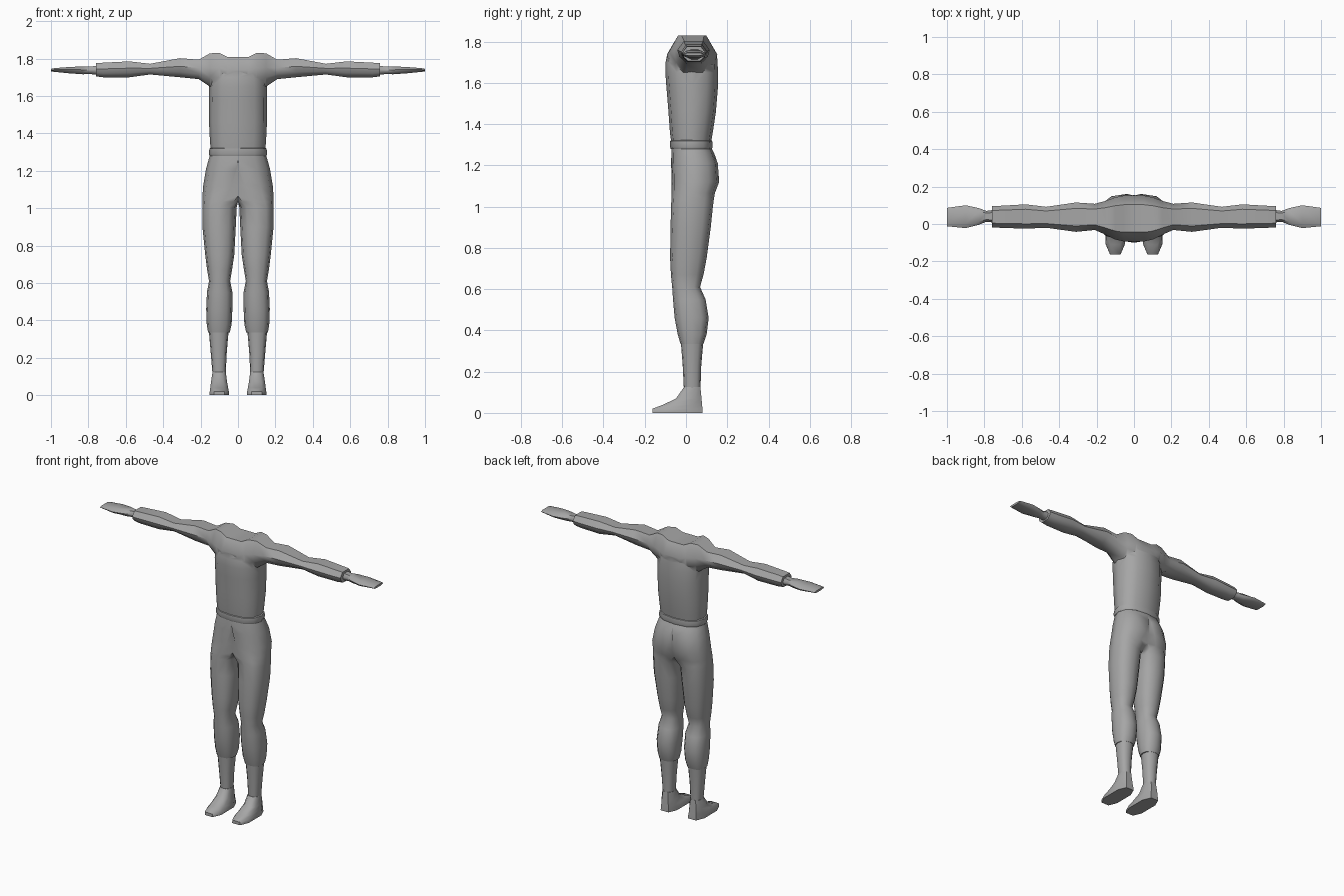
import bpy, bmesh
from math import sin, cos, pi, radians, copysign

grey = bpy.data.materials.new("dark_grey")
grey.diffuse_color = (0.38, 0.38, 0.38, 1)


def oval(n, p, turn=0.0):
    """Unit superellipse section, p < 1 is boxier."""
    pts = []
    for i in range(n):
        a = 2 * pi * i / n + turn
        c, s = cos(a), sin(a)
        pts.append((copysign(abs(c) ** p, c), copysign(abs(s) ** p, s)))
    return pts


def smooth(ob, angle):
    bpy.ops.object.select_all(action='DESELECT')
    ob.select_set(True)
    bpy.context.view_layer.objects.active = ob
    bpy.ops.object.shade_smooth_by_angle(angle=radians(angle))


def loft(name, axis, section, rings, mirror=False, clamp=False, angle=50):
    """Skin a section through rings of (position, u0, u1, v0, v1)."""
    bm = bmesh.new()
    loops = []
    for t, u0, u1, v0, v1 in rings:
        loop = []
        for a, b in section:
            u = (u0 + u1) / 2 + a * (u1 - u0) / 2
            v = (v0 + v1) / 2 + b * (v1 - v0) / 2
            if clamp:
                u = u if u > 1e-4 else 0.0
            loop.append(bm.verts.new((u, v, t) if axis == 'Z' else (t, u, v)))
        loops.append(loop)
    n = len(section)
    for lo, hi in zip(loops, loops[1:]):
        for i in range(n):
            j = (i + 1) % n
            bm.faces.new((lo[i], lo[j], hi[j], hi[i]))
    bm.faces.new(loops[0][::-1])
    bm.faces.new(loops[-1])
    bmesh.ops.recalc_face_normals(bm, faces=bm.faces[:])
    if clamp:  # open the wall on the mirror plane
        inner = [f for f in bm.faces if all(v.co.x < 1e-5 for v in f.verts)]
        bmesh.ops.delete(bm, geom=inner, context='FACES')
    me = bpy.data.meshes.new(name)
    bm.to_mesh(me)
    bm.free()
    me.materials.append(grey)
    ob = bpy.data.objects.new(name, me)
    bpy.context.collection.objects.link(ob)
    smooth(ob, angle)
    if mirror:
        m = ob.modifiers.new("Mirror", 'MIRROR')
        m.merge_threshold = 0.0005
    return ob


round12 = oval(12, 0.82)
# arm section: flat top, rounded underside
arm_section = [(.6, 1), (-.6, 1), (-1, .15), (-.88, -.45), (-.5, -1),
               (.5, -1), (.88, -.45), (1, .15)]

# torso of the shirt
torso = loft("shirt", 'Z', round12, [
    (1.30, -.145, .145, -.070, .120),
    (1.36, -.150, .150, -.078, .130),
    (1.46, -.155, .155, -.085, .145),
    (1.58, -.155, .155, -.095, .155),
    (1.65, -.156, .156, -.100, .155),
    (1.70, -.150, .150, -.099, .153),
    (1.735, -.135, .135, -.092, .150),
    (1.79, -.090, .090, -.050, .115)])

# shoulders and sleeves, one skin from wrist to wrist
half = [
    (.055, -.093, .152, 1.640, 1.808),
    (.100, -.083, .143, 1.640, 1.830),
    (.150, -.058, .124, 1.650, 1.828),
    (.210, -.032, .108, 1.690, 1.794),
    (.310, -.042, .115, 1.700, 1.802),
    (.470, -.020, .092, 1.715, 1.772),
    (.580, -.025, .105, 1.700, 1.785),
    (.720, -.020, .097, 1.700, 1.778),
    (.760, -.018, .095, 1.705, 1.775)]
sleeves = loft("sleeves", 'X', arm_section,
               [(-r[0],) + r[1:] for r in half[::-1]] + half)

# join the sleeves to the torso
b = torso.modifiers.new("Union", 'BOOLEAN')
b.operation, b.solver, b.object = 'UNION', 'EXACT', sleeves
bpy.context.view_layer.objects.active = torso
bpy.ops.object.modifier_apply(modifier="Union")
bpy.data.objects.remove(sleeves)
smooth(torso, 55)

# belt
loft("belt", 'Z', round12, [
    (1.280, -.152, .152, -.074, .126),
    (1.290, -.156, .156, -.078, .129),
    (1.318, -.153, .153, -.077, .127),
    (1.322, -.146, .146, -.070, .120)])

# trousers: half pelvis and one leg, mirrored
loft("trousers", 'Z', round12, [
    (1.290, -.148, .148, -.068, .120),
    (1.260, -.157, .157, -.071, .136),
    (1.210, -.150, .171, -.072, .154),
    (1.120, -.115, .186, -.070, .161),
    (1.065, -.070, .190, -.070, .140),
    (1.035, -.025, .190, -.071, .135),
    (1.005, .007, .190, -.072, .131),
    (.900, .012, .190, -.075, .120),
    (.750, .020, .175, -.077, .100),
    (.670, .032, .165, -.073, .085),
    (.610, .042, .155, -.067, .068),
    (.550, .030, .166, -.063, .095),
    (.460, .030, .170, -.055, .110),
    (.380, .034, .167, -.040, .100),
    (.335, .044, .160, -.027, .085)], mirror=True, clamp=True)

# lower shins
loft("shins", 'Z', round12, [
    (.345, .050, .156, -.025, .084),
    (.230, .060, .146, -.016, .074),
    (.110, .066, .136, -.010, .070)], mirror=True)

# feet
loft("feet", 'Z', oval(8, 0.7, pi / 8), [
    (.000, .045, .155, -.170, .088),
    (.020, .046, .154, -.170, .087),
    (.040, .050, .151, -.115, .083),
    (.070, .056, .147, -.052, .079),
    (.125, .063, .138, -.012, .072)], mirror=True, angle=48)

# hands
loft("hands", 'X', arm_section, [
    (.750, .008, .075, 1.713, 1.762),
    (.790, .012, .070, 1.717, 1.757),
    (.830, -.004, .085, 1.716, 1.758),
    (.900, -.022, .100, 1.721, 1.755),
    (.980, -.014, .089, 1.729, 1.749),
    (1.00, -.012, .086, 1.731, 1.745)], mirror=True)
